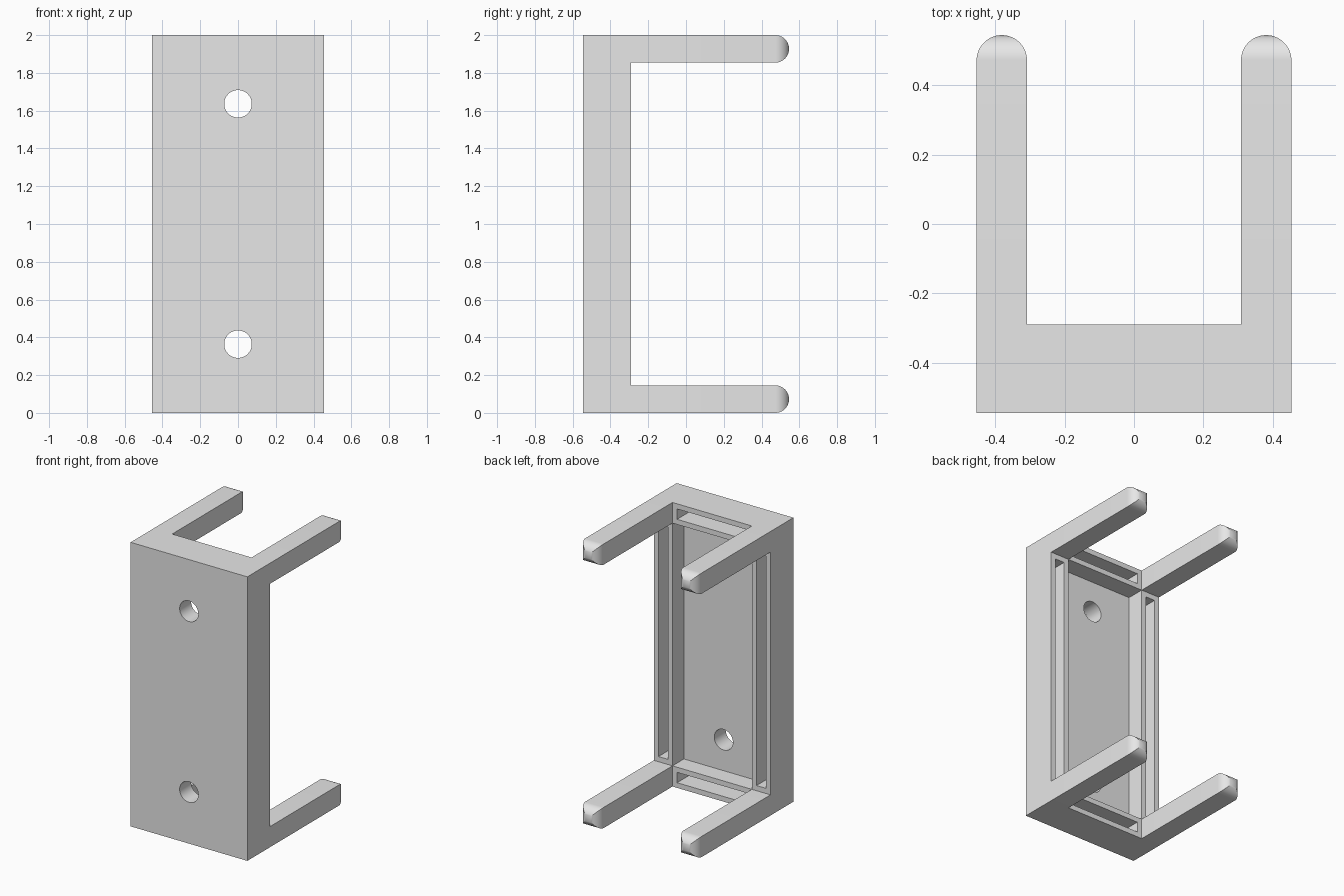
import bpy, bmesh, math

if "Cube" in bpy.data.objects:
    bpy.data.objects.remove(bpy.data.objects["Cube"])

U = 2 / 110                      # one design step
HX, HY, H = 25 * U, 30 * U, 2.0  # half width, half depth, height
BACK = -HY + 14 * U              # rear face of the frame
BAR = 8 * U                      # width of frame bars and arms
R = BAR / 2

grey = bpy.data.materials.new("light grey")
grey.diffuse_color = (0.8, 0.8, 0.8, 1)
grey.use_nodes = True
grey.node_tree.nodes["Principled BSDF"].inputs["Base Color"].default_value = grey.diffuse_color


def finish(name, bm):
    bmesh.ops.recalc_face_normals(bm, faces=bm.faces)
    mesh = bpy.data.meshes.new(name)
    bm.to_mesh(mesh)
    bm.free()
    mesh.materials.append(grey)
    obj = bpy.data.objects.new(name, mesh)
    bpy.context.collection.objects.link(obj)
    return obj


def box(name, x0, x1, y0, y1, z0, z1):
    bm = bmesh.new()
    bmesh.ops.create_cube(bm, size=1)
    for v in bm.verts:
        v.co.x = x1 if v.co.x > 0 else x0
        v.co.y = y1 if v.co.y > 0 else y0
        v.co.z = z1 if v.co.z > 0 else z0
    return finish(name, bm)


def cut(target, cutter):
    mod = target.modifiers.new("cut", 'BOOLEAN')
    mod.operation = 'DIFFERENCE'
    mod.solver = 'EXACT'
    mod.object = cutter
    bpy.context.view_layer.objects.active = target
    bpy.ops.object.modifier_apply(modifier=mod.name)
    bpy.data.objects.remove(cutter)


def smooth(obj):
    bpy.ops.object.select_all(action='DESELECT')
    obj.select_set(True)
    bpy.context.view_layer.objects.active = obj
    bpy.ops.object.shade_smooth_by_angle(angle=math.radians(30))


# Mounting frame with a shallow rear recess
frame = box("mounting_frame", -HX, HX, -HY, BACK, 0, H)
ix = HX - BAR
cut(frame, box("recess_cutter", -ix, ix, BACK - 7 * U, BACK + 0.1, BAR, H - BAR))

# Slots in the rear of all four frame bars
M = 2 * U
DEEP = BACK - 10 * U
for s in (-1, 1):
    a, b = sorted((s * (ix + M), s * (HX - M)))
    cut(frame, box("slot_cutter", a, b, DEEP, BACK + 0.1, BAR + M, H - BAR - M))
for z in (M, H - BAR + M):
    cut(frame, box("slot_cutter", -ix + M, ix - M, DEEP, BACK + 0.1, z, z + BAR - 2 * M))

# Two screw holes
for z in (20 * U, 90 * U):
    bpy.ops.mesh.primitive_cylinder_add(vertices=48, radius=R, depth=2,
                                        location=(0, -HY, z), rotation=(math.pi / 2, 0, 0))
    cut(frame, bpy.context.object)
smooth(frame)


# Square arm whose tip is rounded both ways, lofted from shrinking square rings
def arm(name, x, z):
    bm = bmesh.new()
    n = 14
    y0 = HY - R
    sections = [(BACK, R)]
    for i in range(n):
        t = i / n * math.pi / 2
        sections.append((y0 + R * math.sin(t), R * math.cos(t)))
    rings = [[bm.verts.new((x + i * h, y, z + j * h))
              for i, j in ((-1, -1), (1, -1), (1, 1), (-1, 1))] for y, h in sections]
    for p, q in zip(rings, rings[1:]):
        for k in range(4):
            m = (k + 1) % 4
            bm.faces.new((p[k], p[m], q[m], q[k]))
    tip = bm.verts.new((x, HY, z))
    for k in range(4):
        bm.faces.new((rings[-1][k], rings[-1][(k + 1) % 4], tip))
    bm.faces.new(rings[0][::-1])
    smooth(finish(name, bm))


for side, x in (("left", -HX + R), ("right", HX - R)):
    for level, z in (("lower", R), ("upper", H - R)):
        arm(f"{level}_{side}_arm", x, z)
